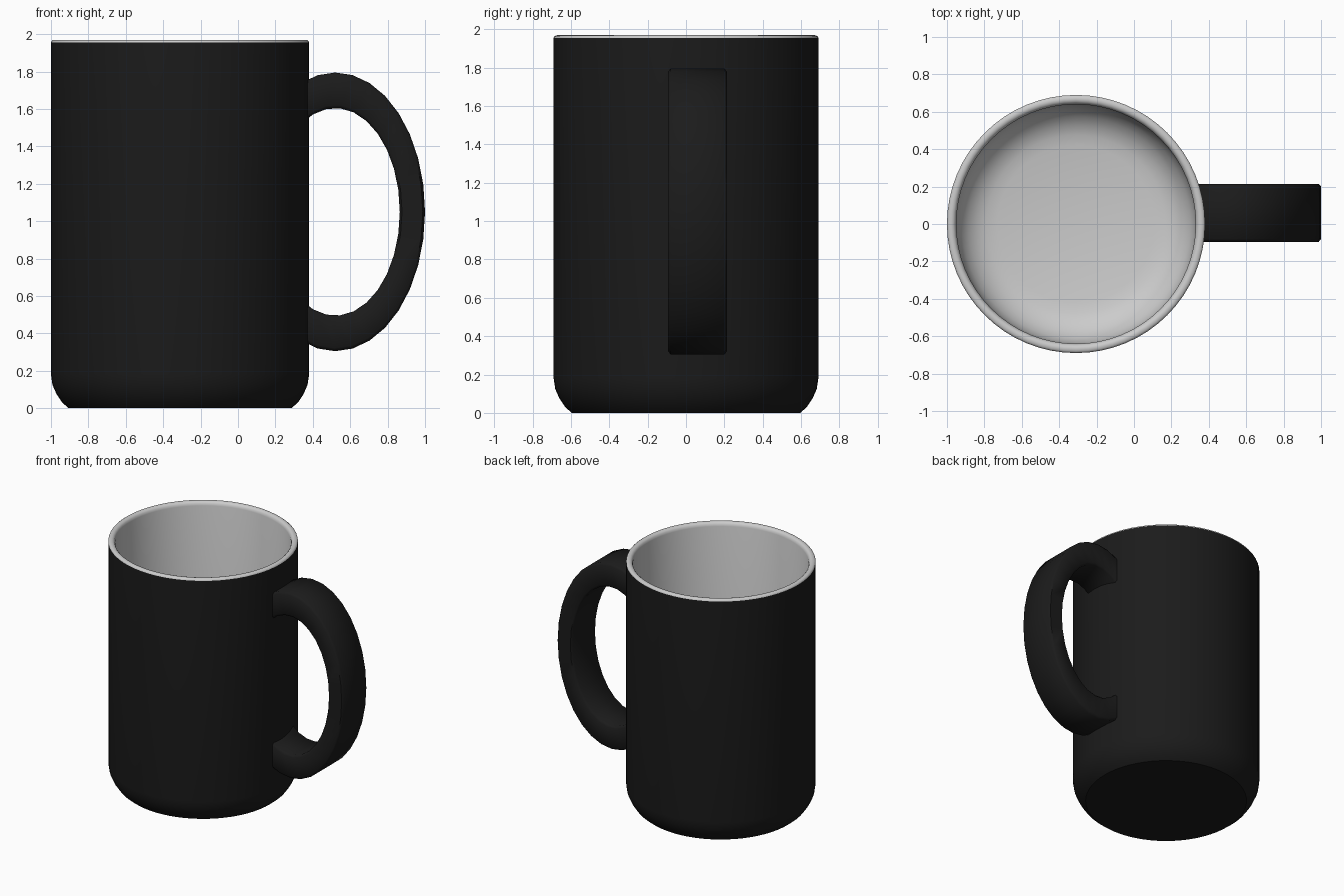
import bpy, bmesh, math

if "Cube" in bpy.data.objects:
    bpy.data.objects.remove(bpy.data.objects["Cube"])

CX, CZ = -0.31, 1.05          # mug axis x, handle centre height
SIDES = 64


def paint(name, value):
    mat = bpy.data.materials.new(name)
    mat.diffuse_color = (value, value, value, 1)
    mat.use_nodes = True
    mat.node_tree.nodes["Principled BSDF"].inputs["Base Color"].default_value = mat.diffuse_color
    return mat


def finish(bm, name, mat=None, angle=40):
    bmesh.ops.recalc_face_normals(bm, faces=bm.faces)
    mesh = bpy.data.meshes.new(name)
    bm.to_mesh(mesh)
    bm.free()
    obj = bpy.data.objects.new(name, mesh)
    bpy.context.collection.objects.link(obj)
    if mat:
        mesh.materials.append(mat)
    bpy.ops.object.select_all(action='DESELECT')
    obj.select_set(True)
    bpy.context.view_layer.objects.active = obj
    bpy.ops.object.shade_smooth_by_angle(angle=math.radians(angle))
    return obj


def lathe(name, profile, mat=None, flip=False):
    """Spin a (radius, z) profile that starts on the mug axis."""
    bm = bmesh.new()
    centre = bm.verts.new((CX, 0, profile[0][1]))
    rings = []
    for r, z in profile[1:]:
        rings.append([bm.verts.new((CX + r * math.cos(a), r * math.sin(a), z))
                      for a in (2 * math.pi * i / SIDES for i in range(SIDES))])
    for i in range(SIDES):
        j = (i + 1) % SIDES
        bm.faces.new((centre, rings[0][j], rings[0][i]))
        for lo, hi in zip(rings, rings[1:]):
            bm.faces.new((lo[i], lo[j], hi[j], hi[i]))
    obj = finish(bm, name, mat)
    if flip:
        obj.data.flip_normals()
    return obj


black = paint("black_glaze", 0.011)

# Outer shell with rounded foot
lathe("mug_body", [(0, 0), (0.595, 0), (0.63, 0.03), (0.66, 0.075),
                   (0.682, 0.125), (0.69, 0.18), (0.69, 1.955)], black)

# Grey lining: dished floor, wall and rounded lip
floor = [(0, 0.06), (0.25, 0.065), (0.42, 0.085)]
curve = [(0.42 + 0.22 * math.sin(a), 0.30 - 0.215 * math.cos(a))
         for a in (math.radians(15 * k) for k in range(1, 7))]
lip = [(0.64, 1.94), (0.645, 1.957), (0.655, 1.967), (0.667, 1.97),
       (0.68, 1.968), (0.688, 1.962), (0.69, 1.955)]
lathe("mug_lining", floor + curve + lip, flip=False)
lining = bpy.data.objects["mug_lining"]
# Lining faces must look towards the axis
if lining.data.polygons[0].normal.z < 0:
    lining.data.flip_normals()

# Handle: bevelled rectangular section swept round an ellipse
Y0, Y1, BY, BT = -0.095, 0.215, 0.015, 0.09
section = [(0, Y0 + BY), (BT, Y0), (1 - BT, Y0), (1, Y0 + BY),
           (1, Y1 - BY), (1 - BT, Y1), (BT, Y1), (0, Y1 - BY)]
STEPS, END_X, HX = 20, 0.335, 0.52


def arc_point(rx, rz, s):
    a = s * math.acos((END_X - HX) / rx)
    return HX + rx * math.cos(a), CZ + rz * math.sin(a)


bm = bmesh.new()
rings = []
for k in range(STEPS + 1):
    s = -1 + 2 * k / STEPS
    (xi, zi), (xo, zo) = arc_point(0.345, 0.555, s), arc_point(0.48, 0.745, s)
    rings.append([bm.verts.new((xi + (xo - xi) * t, y, zi + (zo - zi) * t))
                  for t, y in section])
for a, b in zip(rings, rings[1:]):
    for i in range(8):
        j = (i + 1) % 8
        bm.faces.new((a[i], a[j], b[j], b[i]))
bm.faces.new(rings[0])
bm.faces.new(rings[-1])
finish(bm, "handle", black, 50)
